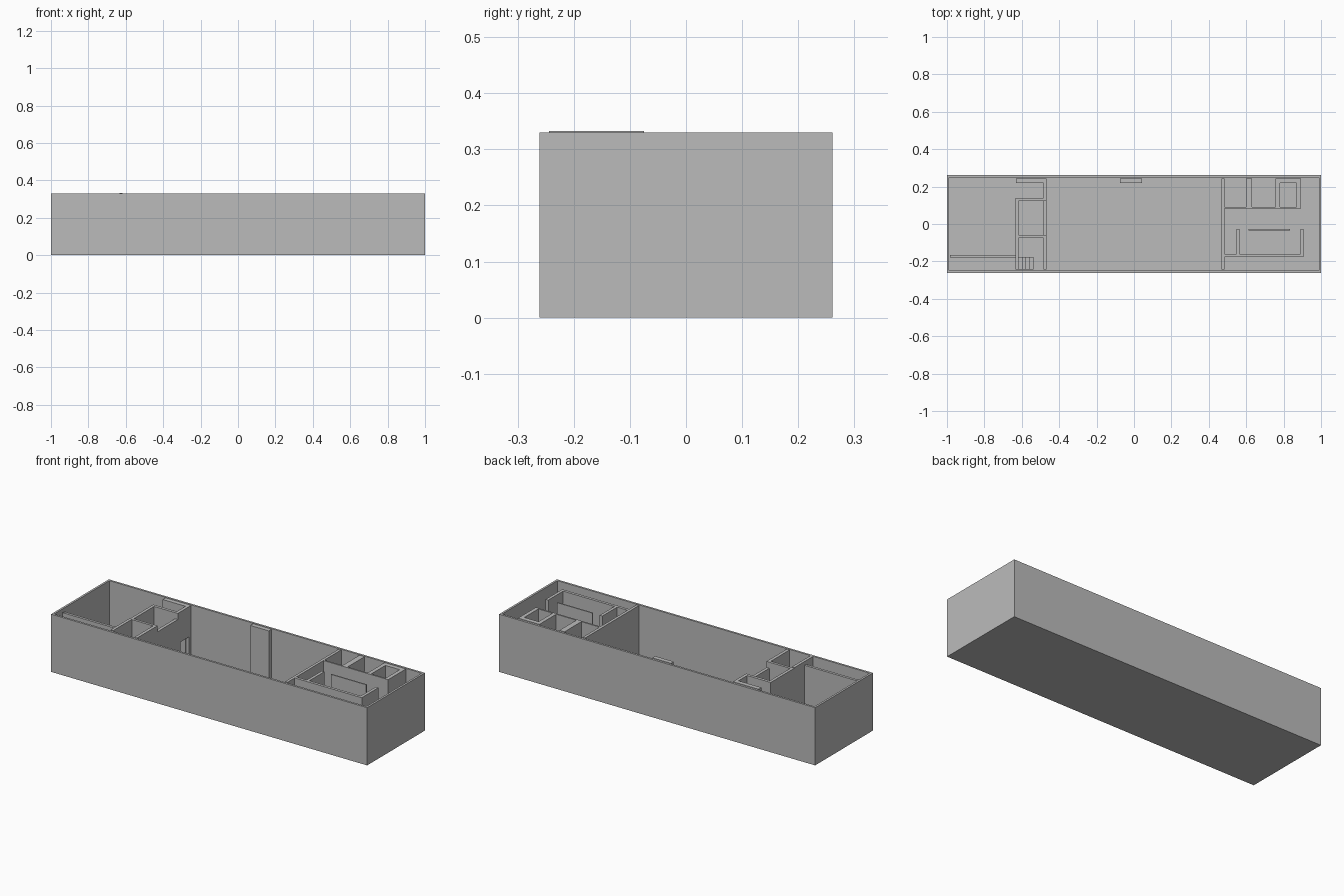
import bpy, bmesh

if "Cube" in bpy.data.objects:
    bpy.data.objects.remove(bpy.data.objects["Cube"])

H = 0.33        # wall height
F = 0.01        # floor thickness
IX, IY = 0.983, 0.244   # inner faces of the outer walls

grey = bpy.data.materials.new("plain_grey")
grey.diffuse_color = (0.5, 0.5, 0.5, 1)
grey.use_nodes = True
grey.node_tree.nodes["Principled BSDF"].inputs["Base Color"].default_value = grey.diffuse_color


def add_box(bm, x0, x1, y0, y1, z0=F, z1=H):
    verts = bmesh.ops.create_cube(bm, size=1)["verts"]
    for v in verts:
        v.co.x = x1 if v.co.x > 0 else x0
        v.co.y = y1 if v.co.y > 0 else y0
        v.co.z = z1 if v.co.z > 0 else z0


def finish(name, bm):
    mesh = bpy.data.meshes.new(name)
    bm.to_mesh(mesh)
    bm.free()
    mesh.materials.append(grey)
    bpy.context.collection.objects.link(bpy.data.objects.new(name, mesh))


def boxes(name, *parts):
    bm = bmesh.new()
    for p in parts:
        add_box(bm, *p)
    finish(name, bm)


# Outer shell: a block whose top is inset and sunk to the floor
bm = bmesh.new()
add_box(bm, -1, 1, -0.261, 0.261, 0, H)
top = max(bm.faces, key=lambda f: f.calc_center_median().z)
bmesh.ops.inset_region(bm, faces=[top], thickness=0.017)
out = bmesh.ops.extrude_discrete_faces(bm, faces=[top])
for v in out["faces"][0].verts:
    v.co.z = F
bmesh.ops.recalc_face_normals(bm, faces=bm.faces)
finish("outer_shell", bm)

# Full-height piers against the back wall
boxes("back_wall_piers",
      (-0.63, -0.485, 0.218, IY),
      (-0.075, 0.042, 0.218, IY))

# Left end: room, front corridor and a column of small rooms
boxes("left_corridor_wall", (-IX, -0.634, -0.18, -0.165, F, 0.312))
boxes("left_room_wall",
      (-0.634, -0.617, -0.075, 0.14),
      (-0.634, -0.617, -IY, -0.075, F, 0.333))
boxes("small_room_walls",
      (-0.617, -0.485, 0.123, 0.14),
      (-0.617, -0.485, -0.075, -0.06))
boxes("hall_left_wall",
      (-0.485, -0.467, -IY, -0.06),
      (-0.485, -0.467, -0.06, 0.123, F, 0.295),   # lowered stretch
      (-0.485, -0.467, 0.123, 0.148),
      (-0.485, -0.467, 0.148, 0.222, 0.157, H),   # above the doorway
      (-0.485, -0.467, 0.222, IY))

# Stairs climbing toward the left wall
boxes("stairs", *[(-0.617 + 0.02 * i, -0.597 + 0.02 * i, -IY, -0.177,
                   F, F + 0.025 * (4 - i)) for i in range(4)])

# Right end: dividing wall and row of cubicles along the back
boxes("hall_right_wall", (0.467, 0.483, -IY, IY))
boxes("cubicle_walls",
      (0.483, 0.892, 0.083, 0.092),
      (0.598, 0.63, 0.092, IY),
      (0.757, 0.78, 0.092, IY),
      (0.78, 0.87, 0.218, IY),
      (0.87, 0.892, 0.092, IY))

# Right end: open-topped bay with a free-standing screen
boxes("bay_walls",
      (0.483, 0.907, -0.177, -0.161),
      (0.548, 0.565, -0.161, -0.027),
      (0.89, 0.907, -0.161, -0.027))
boxes("screen_wall", (0.612, 0.834, -0.034, -0.027))
